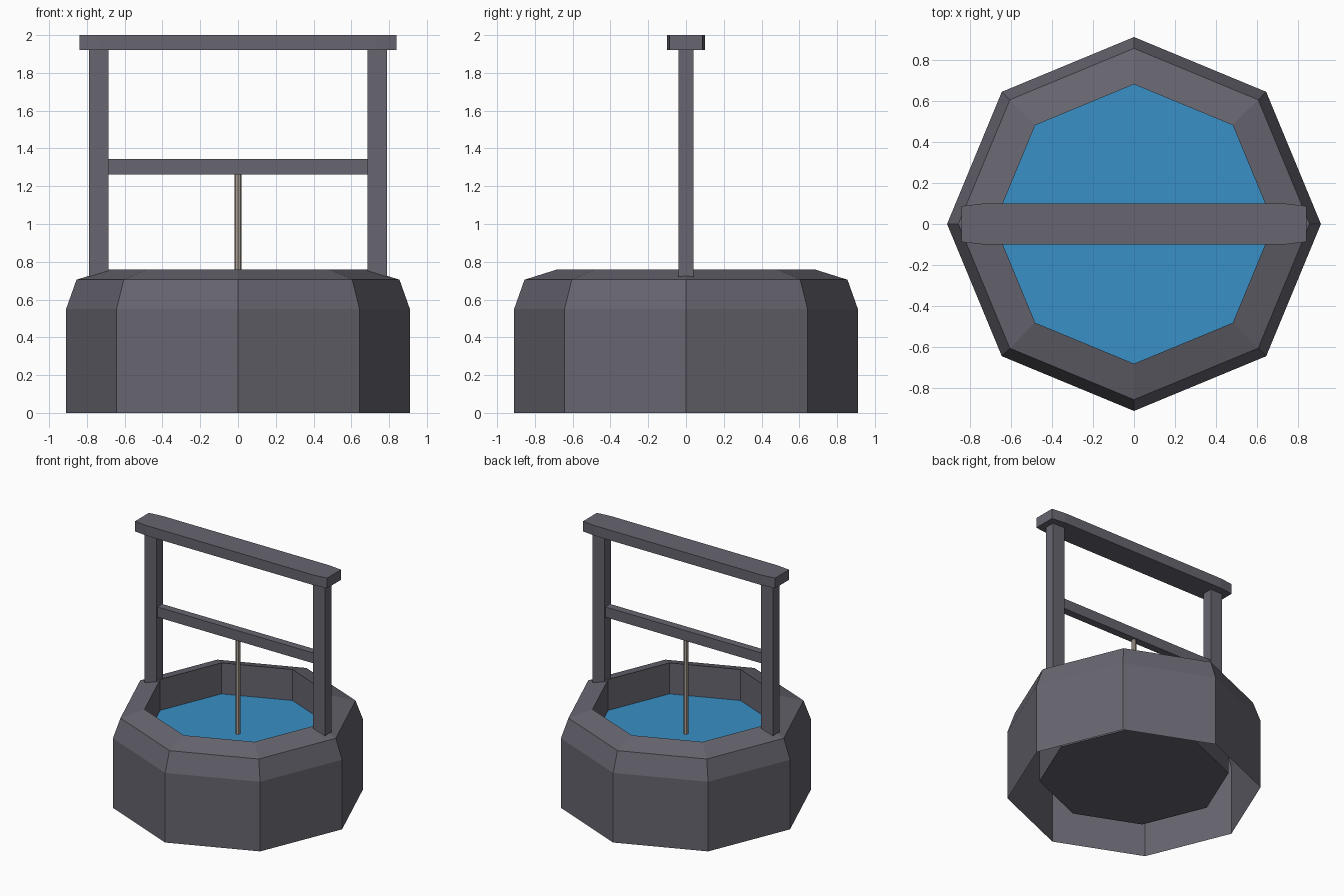
import bpy
import bmesh
import math

if "Cube" in bpy.data.objects:
    bpy.data.objects.remove(bpy.data.objects["Cube"])


def material(name, rgb):
    m = bpy.data.materials.new(name)
    m.diffuse_color = (*rgb, 1)
    m.use_nodes = True
    m.node_tree.nodes["Principled BSDF"].inputs["Base Color"].default_value = m.diffuse_color
    return m


STONE = material("grey", (0.135, 0.130, 0.160))
WATER = material("water blue", (0.04, 0.28, 0.57))
ROPE = material("rope tan", (0.42, 0.36, 0.31))


def finish(name, bm, mat):
    me = bpy.data.meshes.new(name)
    bm.to_mesh(me)
    bm.free()
    me.materials.append(mat)
    ob = bpy.data.objects.new(name, me)
    bpy.context.collection.objects.link(ob)
    return ob


def lathe(name, profile, sides, mat, cap_start=False, cap_end=False):
    """Low-poly lathe of (radius, z) points, going up the outside."""
    bm = bmesh.new()
    rings = []
    for r, z in profile:
        rings.append([bm.verts.new((r * math.cos(2 * math.pi * i / sides),
                                    r * math.sin(2 * math.pi * i / sides), z))
                      for i in range(sides)])
    for a, b in zip(rings, rings[1:]):
        for i in range(sides):
            j = (i + 1) % sides
            bm.faces.new((a[i], a[j], b[j], b[i]))
    if cap_start:
        bm.faces.new(rings[0][::-1])
    if cap_end:
        bm.faces.new(rings[-1])
    return finish(name, bm, mat)


def box(name, x, y, z, mat):
    bm = bmesh.new()
    bmesh.ops.create_cube(bm, size=1)
    for v in bm.verts:
        v.co = [lo + (c + 0.5) * (hi - lo) for c, (lo, hi) in zip(v.co, (x, y, z))]
    return finish(name, bm, mat)


# Octagonal basin: outer wall open underneath, rim, inner wall and raised floor
bm_profile = [(0.91, 0), (0.91, 0.55), (0.855, 0.705), (0.68, 0.76), (0.68, 0.13)]
basin = lathe("basin", bm_profile, 8, STONE)

# Basin floor, seen from below
lathe("basin_floor", [(0.68, 0.13), (0.68, 0.135)], 8, STONE, True, True)

# Water surface
lathe("water", [(0.68, 0.515)], 8, WATER, cap_end=True)

# Two posts
for side, label in ((-1, "left"), (1, "right")):
    xs = sorted((side * 0.685, side * 0.79))
    box(label + "_post", xs, (-0.04, 0.04), (0.70, 1.925), STONE)

# Crossbar
box("crossbar", (-0.69, 0.69), (-0.03, 0.03), (1.262, 1.343), STONE)

# Top beam, slightly tapered towards its ends
bm = bmesh.new()
outline = [(-0.84, -0.087), (-0.73, -0.1), (0.73, -0.1), (0.84, -0.087),
           (0.84, 0.087), (0.73, 0.1), (-0.73, 0.1), (-0.84, 0.087)]
face = bm.faces.new([bm.verts.new((x, y, 1.92)) for x, y in outline])
ext = bmesh.ops.extrude_face_region(bm, geom=[face], use_keep_orig=True)
for v in ext["geom"]:
    if isinstance(v, bmesh.types.BMVert):
        v.co.z = 2.0
bmesh.ops.recalc_face_normals(bm, faces=bm.faces)
finish("top_beam", bm, STONE)

# Rope hanging from the crossbar to the water
lathe("rope", [(0.018, 0.51), (0.018, 1.27)], 8, ROPE, True, True)
